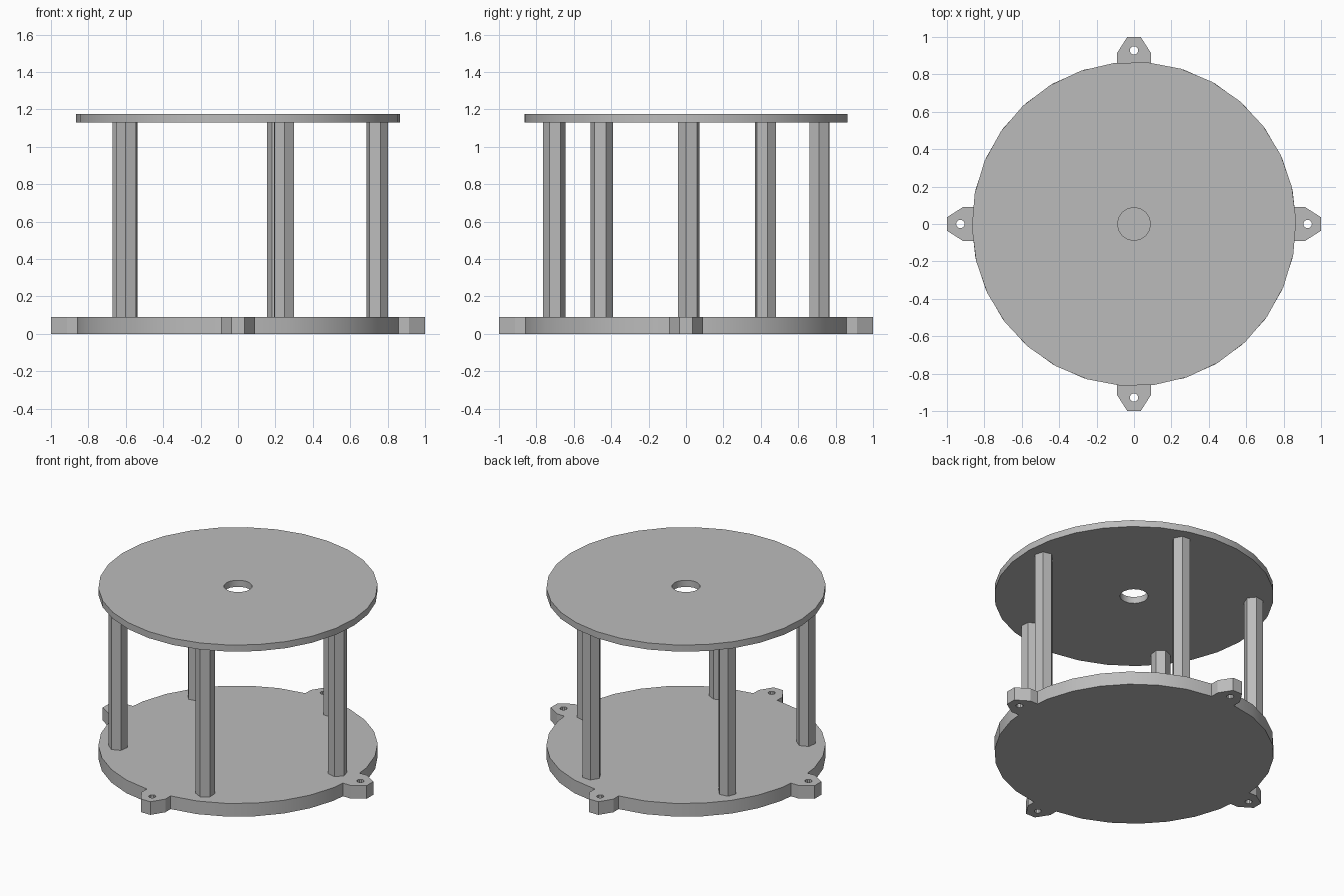
import bpy, bmesh
from math import cos, sin, pi, radians
from mathutils import Vector, Matrix

cube = bpy.data.objects.get("Cube")
if cube:
    bpy.data.objects.remove(cube)

grey = bpy.data.materials.new("plain_grey")
grey.use_nodes = True
COLOUR = (0.5, 0.5, 0.5, 1)
grey.diffuse_color = COLOUR
grey.node_tree.nodes["Principled BSDF"].inputs["Base Color"].default_value = COLOUR

TWIST = radians(1.2)      # upper assembly sits slightly turned on the base
DISC_R = 0.867
BASE_TOP, LID_BOTTOM, LID_TOP = 0.09, 1.13, 1.175


def ring(radius, sides, centre=(0, 0), turn=0):
    return [(centre[0] + radius * cos(turn + 2 * pi * i / sides),
             centre[1] + radius * sin(turn + 2 * pi * i / sides)) for i in range(sides)]


def plate(name, outline, z0, z1, holes=()):
    """Extrude a flat outline with optional holes."""
    bm = bmesh.new()
    for loop in [outline, *holes]:
        verts = [bm.verts.new((x, y, z0)) for x, y in loop]
        for a, b in zip(verts, verts[1:] + verts[:1]):
            bm.edges.new((a, b))
    bmesh.ops.triangle_fill(bm, edges=bm.edges[:], use_beauty=True)
    top = bmesh.ops.extrude_face_region(bm, geom=bm.faces[:], use_keep_orig=True)["geom"]
    bmesh.ops.translate(bm, vec=(0, 0, z1 - z0),
                        verts=[g for g in top if isinstance(g, bmesh.types.BMVert)])
    bmesh.ops.recalc_face_normals(bm, faces=bm.faces[:])
    mesh = bpy.data.meshes.new(name)
    bm.to_mesh(mesh)
    bm.free()
    mesh.materials.append(grey)
    obj = bpy.data.objects.new(name, mesh)
    bpy.context.collection.objects.link(obj)
    bpy.ops.object.select_all(action="DESELECT")
    obj.select_set(True)
    bpy.context.view_layer.objects.active = obj
    bpy.ops.object.shade_smooth_by_angle(angle=radians(30))
    return obj


# Base disc with four mounting lugs in one outline
lug = [(0.858, -0.09), (0.915, -0.09), (1, -0.036), (1, 0.036), (0.915, 0.09), (0.858, 0.09)]
outline, lug_holes = [], []
for quarter in range(4):
    turn = quarter * pi / 2
    spin = Matrix.Rotation(turn, 2)
    outline += [tuple(spin @ Vector(p)) for p in lug]
    outline += [(DISC_R * cos(a), DISC_R * sin(a))
                for a in (2 * pi * i / 30 for i in range(30))
                if turn + radians(7) < a < turn + radians(83)]
    lug_holes.append(ring(0.023, 10, (0.928 * cos(turn), 0.928 * sin(turn))))
plate("base_plate", outline, 0, BASE_TOP, lug_holes)

# Five hexagonal posts, each turned with its place on the circle
for k in range(5):
    angle = TWIST + k * 2 * pi / 5
    centre = (0.745 * cos(angle), 0.745 * sin(angle))
    plate(f"post_{k + 1}", ring(0.06, 6, centre, angle - radians(16)), BASE_TOP, LID_BOTTOM)

# Top disc with a central hole
plate("top_plate", ring(DISC_R, 30, turn=TWIST), LID_BOTTOM, LID_TOP,
      [ring(0.088, 16, turn=TWIST)])
